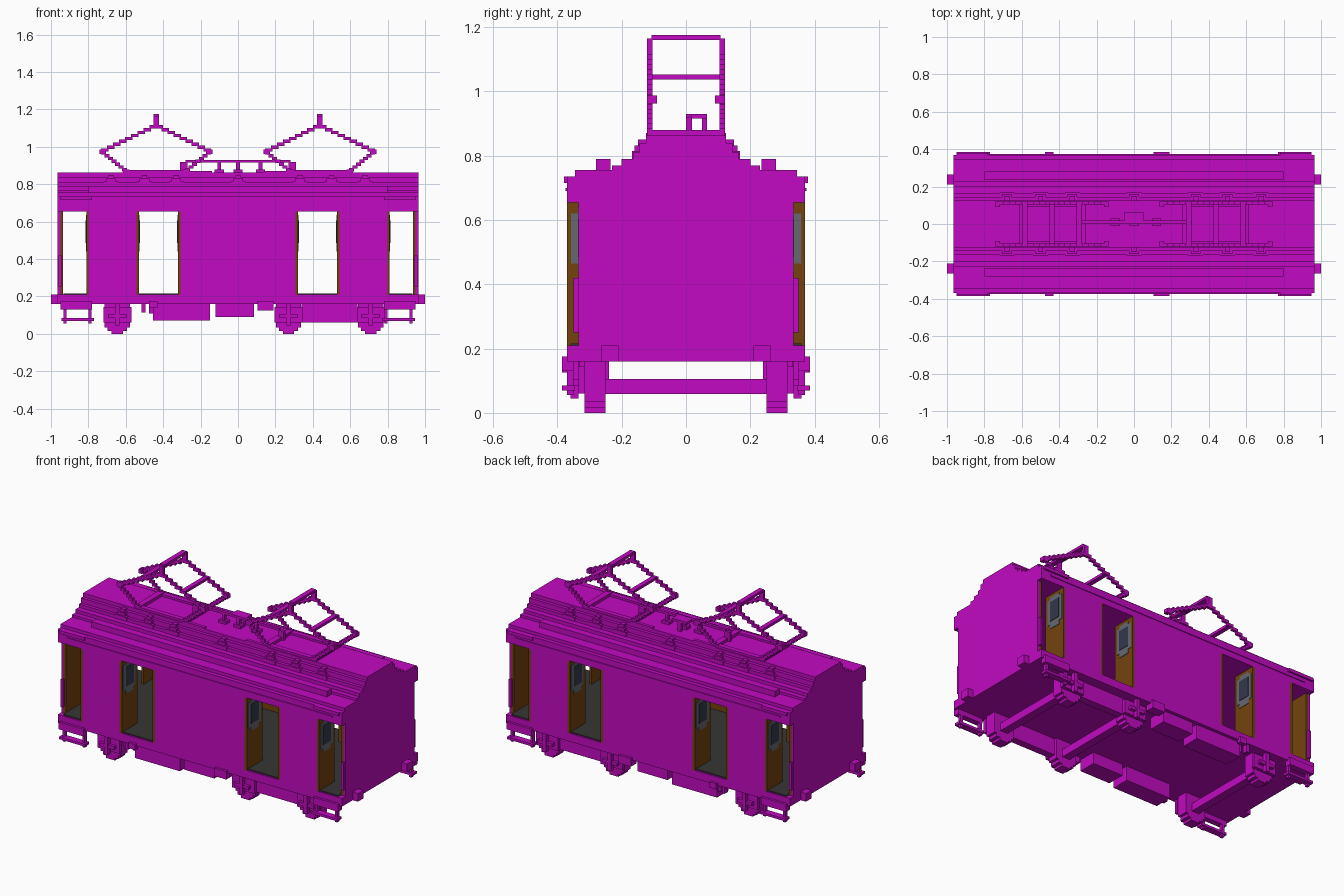
import bpy
import bmesh

cube = bpy.data.objects.get("Cube")
if cube:
    bpy.data.objects.remove(cube)

VOXEL = 1 / 64
BOTH = (1, -1)
ONE = (1,)


def material(name, colour):
    mat = bpy.data.materials.new(name)
    mat.use_nodes = True
    rgba = (*colour, 1)
    mat.diffuse_color = rgba
    mat.node_tree.nodes["Principled BSDF"].inputs["Base Color"].default_value = rgba
    return mat


magenta = material("magenta paint", (.54, .003, .54))
wood = material("brown wood", (.175, .055, .004))
frame_grey = material("slate window frame", (.13, .14, .16))
glass = material("dark glass", (.035, .04, .075))
floor_grey = material("dark floor", (.036, .037, .035))


def add_box(bm, x, y, z):
    """Add a box from three (low, high) ranges."""
    x, y, z = sorted(x), sorted(y), sorted(z)
    corners = [bm.verts.new((a, b, c)) for a in x for b in y for c in z]
    for ids in ("0132", "4576", "0451", "2376", "0264", "1573"):
        bm.faces.new([corners[int(i)] for i in ids])


def build(name, mat, boxes, mirror_x=False, mirror_y=False):
    """One object from boxes, optionally repeated across x and y."""
    bm = bmesh.new()
    for sx in BOTH if mirror_x else ONE:
        for sy in BOTH if mirror_y else ONE:
            for x, y, z in boxes:
                add_box(bm, [sx * v for v in x], [sy * v for v in y], z)
    bmesh.ops.recalc_face_normals(bm, faces=bm.faces)
    mesh = bpy.data.meshes.new(name)
    bm.to_mesh(mesh)
    bm.free()
    mesh.materials.append(mat)
    obj = bpy.data.objects.new(name, mesh)
    bpy.context.collection.objects.link(obj)
    return obj


def span(centre, half):
    return (centre - half, centre + half)


def stairs(start, end, y):
    """Blocky sloping bar made of one step per voxel of height."""
    (xa, za), (xb, zb) = start, end
    count = max(1, round(abs(zb - za) / VOXEL))
    dx, dz = (xb - xa) / count, (zb - za) / count
    pad = VOXEL / 4 if dx > 0 else -VOXEL / 4
    return [((xa + i * dx - pad, xa + (i + 1) * dx + pad), y,
             span(za + (i + .5) * dz, VOXEL * .55)) for i in range(count)]


# Body shell: sill, side walls between doorways, end walls
LENGTH, WIDTH, INNER = .965, .37, .335
SILL, LINTEL = .21, .655
full = span(0, LENGTH)
doorway = (SILL, LINTEL)
build("sill", magenta, [(full, span(0, WIDTH), (.16, SILL))])
wall_spans = [(0, .308), (.542, .798)]
build("side_walls", magenta, [(x, (.355, WIDTH), doorway) for x in wall_spans], True, True)
build("side_wall_lining", wood, [(x, (.34, .355), doorway) for x in wall_spans], True, True)
build("end_walls", magenta, [((.95, LENGTH), span(0, INNER), doorway)], True)
build("end_wall_lining", wood, [((.935, .95), span(0, INNER), doorway)], True)
build("floor", floor_grey, [(span(0, .934), span(0, .36), (SILL, SILL + .006))])

# Stepped roof
roof_steps = [(WIDTH, .735), (.345, .755), (.23, .77), (.2, .79),
              (.165, .81), (.145, .84), (.125, .862)]
roof = []
low = LINTEL
for half, high in roof_steps:
    roof.append((full, span(0, half), (low, high)))
    low = high
build("roof", magenta, roof)
build("roof_walkways", magenta, [(span(0, .8), (.235, .28), (.755, .79))], False, True)
build("rain_gutters", magenta, [(span(0, .9), (WIDTH, .375), (.69, .70))], False, True)
build("corner_blocks", magenta, [((.78, .95), (.36, .38), (.715, .735))], True, True)

# Open doors folded inwards, each with a framed window
for name, edge, facing in (("middle_door_outer", .53, -1),
                           ("middle_door_inner", .32, 1), ("cab_door", .81, 1)):
    build(name, wood, [((edge - facing * VOXEL, edge), (.22, WIDTH), doorway)], True, True)
    build(name + "_window_frame", frame_grey,
          [((edge, edge + facing * .003), (.24, .358), (.465, .62)),
           ((edge, edge + facing * .003), (.262, .336), (.44, .636))], True, True)
    build(name + "_glass", glass,
          [((edge, edge + facing * .006), (.262, .336), (.485, .605))], True, True)

# Grab rails, buffers
build("grab_rails", magenta, [((.945, .96), (.335, .35), (.25, .42))], True, True)
build("buffers", magenta, [((LENGTH, 1), (.21, .265), (.16, SILL))], True, True)

# Entry steps below the cab doors
steps = [(span(x, .008), (.35, WIDTH), (.055, .16)) for x in (.79, .925)]
steps += [((.77, .945), (.345, .385), (.07, .085)),
          ((.78, .95), (.35, .385), (.13, .175))]
build("entry_steps", magenta, steps, True, True)

# Wheels with axle boxes and crossed springs
for name, cx in (("rear", -.645), ("middle", .27), ("leading", .71)):
    wheel = [(span(cx, half), (.25, .315), z) for half, z in
             ((.03, (0, .16)), (.052, (.015, .16)), (.068, (.035, .16)))]
    build(name + "_wheels", magenta, wheel, False, True)
    build(name + "_axle_boxes", magenta,
          [(span(cx, .075), (.315, .335), (.06, .145)),
           (span(cx, .012), (.335, .36), (.045, .16)),
           (span(cx, .05), (.335, .355), (.085, .105))], False, True)
    build(name + "_axle", magenta, [(span(cx, .025), span(0, .25), (.058, .105))])

# Equipment slung under the floor
build("bogie_frame", magenta, [((.34, .64), (.265, .31), (.06, .16))], False, True)
build("battery_box", magenta, [((-.455, -.15), (.24, .35), (.072, .16)),
                               ((-.475, -.455), (.26, .34), (.11, .16))], False, True)
build("compressor_box", magenta, [((-.12, .085), (.24, .35), (.09, .16))], False, True)
build("side_brackets", magenta, [((.105, .19), (.33, .385), (.125, .175)),
                                 ((-.475, -.43), (.36, .385), (.14, .175)),
                                 ((-.515, -.495), (.33, .36), (.115, .16))], False, True)

# Insulators along both roof edges
insulators = []
for cx in (0, .33, .5, .68):
    for half, outer, top in ((.04, .168, .815), (.026, .16, .832), (.014, .15, .85)):
        insulators.append((span(cx, half), (.105, outer), (.79, top)))
build("insulators", magenta, insulators, True, True)
build("insulator_cables", magenta, [((.14, .29), (.105, .125), (.862, .87))], True, True)

# Central power line on its posts
line = [(span(0, .28), (0, .018), (.915, .93)), (span(0, .05), (.018, .065), (.915, .93))]
for cx in (-.1, 0, .12):
    line += [(span(cx, .025), (-.01, .03), (.86, .88)), (span(cx, .01), (0, .018), (.88, .915))]
line += [((s * .27, s * .31), (0, .018), (.86, .92)) for s in BOTH]
line += [(span(0, .012), (.05, .065), (.86, .915))]
build("power_line", magenta, line)

# Two diamond current collectors
CENTRE = .438
arms = []
side = (.104, .121)
for s in BOTH:
    foot, elbow = (CENTRE + s * .16, .87), (CENTRE + s * .29, .975)
    arms += stairs(foot, elbow, side)
    arms += stairs(elbow, (CENTRE, 1.115), side)
    arms.append((span(elbow[0], .012), (.09, .121), span(.975, .012)))
arms.append((span(CENTRE, .015), side, (1.105, 1.165)))
build("collector_arms", magenta, arms, True, True)
bars = [(span(CENTRE, .015), span(0, .108), (1.16, 1.175))]
for s in BOTH:
    bars += [(span(CENTRE + s * .145, .014), span(0, .108), (1.037, 1.053)),
             (span(CENTRE + s * .16, .018), span(0, .121), (.86, .88))]
build("collector_bars", magenta, bars, True)
build("collector_bases", magenta, [(span(CENTRE, .17), (.09, .121), (.86, .875))], True, True)
